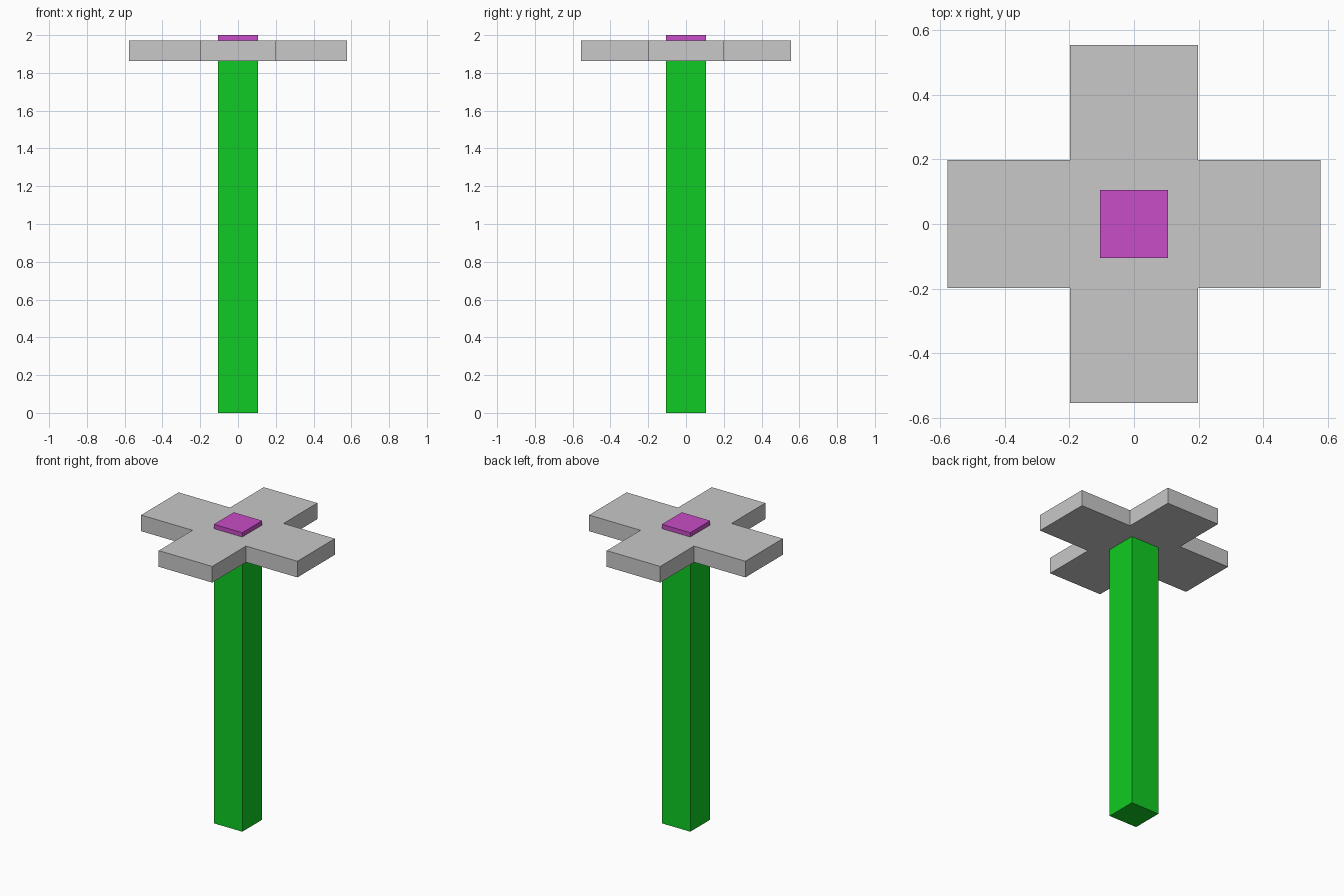
import bpy, bmesh

if "Cube" in bpy.data.objects:
    bpy.data.objects.remove(bpy.data.objects["Cube"])


def material(name, color):
    m = bpy.data.materials.new(name)
    m.diffuse_color = (*color, 1)
    m.use_nodes = True
    m.node_tree.nodes["Principled BSDF"].inputs["Base Color"].default_value = m.diffuse_color
    return m


def prism(name, outline, z0, z1, mat):
    """Extrude a closed outline from z0 to z1."""
    bm = bmesh.new()
    face = bm.faces.new([bm.verts.new((x, y, z0)) for x, y in outline])
    top = bmesh.ops.extrude_face_region(bm, geom=[face])["geom"]
    verts = [v for v in top if isinstance(v, bmesh.types.BMVert)]
    bmesh.ops.translate(bm, verts=verts, vec=(0, 0, z1 - z0))
    bmesh.ops.recalc_face_normals(bm, faces=bm.faces)
    mesh = bpy.data.meshes.new(name)
    bm.to_mesh(mesh)
    bm.free()
    mesh.materials.append(mat)
    obj = bpy.data.objects.new(name, mesh)
    bpy.context.collection.objects.link(obj)
    return obj


def square(r):
    return [(-r, -r), (r, -r), (r, r), (-r, r)]


green = material("green", (0.005, 0.597, 0.017))
grey = material("light grey", (0.578, 0.578, 0.578))
magenta = material("magenta", (0.578, 0.073, 0.57))

POST, ARM, LX, LY = 0.105, 0.198, 0.578, 0.555
LOW, HIGH = 1.863, 1.971

# Stem
prism("stem", square(POST), 0, LOW, green)

# Cross-shaped petals
cross = [(ARM, -LY), (ARM, -ARM), (LX, -ARM), (LX, ARM), (ARM, ARM), (ARM, LY)]
cross += [(-x, -y) for x, y in cross]
prism("petals", cross, LOW, HIGH, grey)

# Flower centre
prism("flower_centre", square(POST), HIGH, 2.0, magenta)
